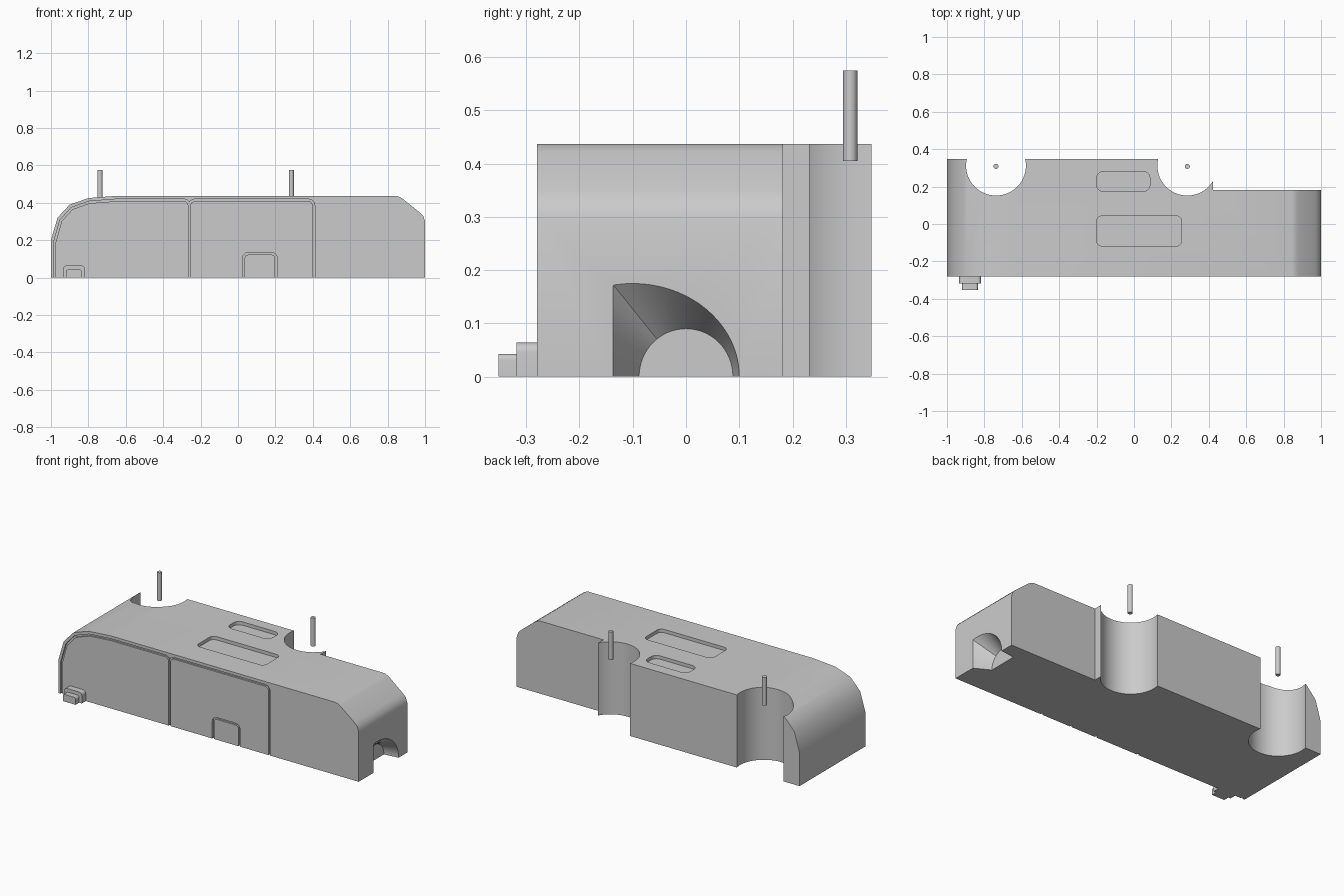
import bpy, bmesh, math
from mathutils import Vector

if "Cube" in bpy.data.objects:
    bpy.data.objects.remove(bpy.data.objects["Cube"], do_unlink=True)

grey = bpy.data.materials.new("plain grey")
grey.use_nodes = True
grey.diffuse_color = (0.6, 0.6, 0.6, 1)
grey.node_tree.nodes["Principled BSDF"].inputs["Base Color"].default_value = (0.6, 0.6, 0.6, 1)


def loft(name, rings):
    """Closed solid through a list of equal-length rings."""
    bm = bmesh.new()
    loops = [[bm.verts.new(p) for p in ring] for ring in rings]
    n = len(loops[0])
    for a, b in zip(loops, loops[1:]):
        for i in range(n):
            j = (i + 1) % n
            bm.faces.new((a[i], a[j], b[j], b[i]))
    bm.faces.new(loops[0][::-1])
    bm.faces.new(loops[-1])
    bmesh.ops.recalc_face_normals(bm, faces=bm.faces)
    mesh = bpy.data.meshes.new(name)
    bm.to_mesh(mesh)
    bm.free()
    obj = bpy.data.objects.new(name, mesh)
    bpy.context.collection.objects.link(obj)
    mesh.materials.append(grey)
    return obj


def prism_y(name, pts, lo, hi):
    return loft(name, [[(x, y, z) for x, z in pts] for y in (lo, hi)])


def prism_z(name, pts, lo, hi):
    return loft(name, [[(x, y, z) for x, y in pts] for z in (lo, hi)])


def circle(cx, cy, r, n=64):
    return [(cx + r * math.cos(math.tau * i / n), cy + r * math.sin(math.tau * i / n))
            for i in range(n)]


def corner(cx, cy, r, start, n=6):
    """Quarter turn, anticlockwise from the start angle in degrees."""
    angles = [math.radians(start + 90 * i / n) for i in range(n + 1)]
    return [(cx + r * math.cos(a), cy + r * math.sin(a)) for a in angles]


def round_rect(x0, x1, y0, y1, r):
    return (corner(x1 - r, y1 - r, r, 0) + corner(x0 + r, y1 - r, r, 90)
            + corner(x0 + r, y0 + r, r, 180) + corner(x1 - r, y0 + r, r, 270))


def arch(x0, x1, bottom, top, r):
    """Open outline from bottom right, over rounded corners, to bottom left."""
    return ([(x1, bottom)] + corner(x1 - r, top - r, r, 0)
            + corner(x0 + r, top - r, r, 90) + [(x0, bottom)])


def strip(path, width):
    """Thin closed outline that follows an open path."""
    p = [Vector(q) for q in path]
    left, right = [], []
    for i, q in enumerate(p):
        a = (q - p[i - 1]).normalized() if i else (p[1] - q).normalized()
        b = (p[i + 1] - q).normalized() if i < len(p) - 1 else a
        t = (a + b).normalized()
        side = Vector((-t.y, t.x)) * (width / 2 / max(t.dot(a), 0.5))
        left.append(tuple(q + side))
        right.append(tuple(q - side))
    return left + right[::-1]


def smooth(obj):
    bpy.ops.object.select_all(action="DESELECT")
    obj.select_set(True)
    bpy.context.view_layer.objects.active = obj
    bpy.ops.object.shade_smooth_by_angle(angle=math.radians(30))


def cut(obj, cutter):
    mod = obj.modifiers.new("cut", "BOOLEAN")
    mod.operation, mod.solver, mod.object = "DIFFERENCE", "EXACT", cutter
    bpy.context.view_layer.objects.active = obj
    bpy.ops.object.modifier_apply(modifier=mod.name)
    bpy.data.objects.remove(cutter, do_unlink=True)


# Main body: long side profile with a rounded end and a sloped end
FRONT, BACK, TOP = -0.28, 0.348, 0.437
profile = [(-1, 0), (-1, 0.2), (-0.965, 0.32), (-0.9, 0.39), (-0.8, 0.425), (-0.65, TOP),
           (0.845, TOP), (0.86, 0.433), (0.88, 0.422), (0.97, 0.35), (0.99, 0.33),
           (1, 0.3), (1, 0)]
body = prism_y("body", profile, FRONT, BACK)

# Stepped back and two round wells
cut(body, prism_z("step_cutter", [(0.423, 0.182), (1.1, 0.182), (1.1, 0.5), (0.423, 0.5)], -0.1, 0.6))
WELLS = {"right": -0.738, "left": 0.285}
for x in WELLS.values():
    cut(body, prism_z("well_cutter", circle(x, 0.312, 0.16), -0.1, 0.6))

# Shallow pockets in the roof
for rect in ((-0.2, 0.085, 0.175, 0.28, 0.035), (-0.2, 0.255, -0.118, 0.043, 0.03)):
    cut(body, prism_z("pocket_cutter", round_rect(*rect), TOP - 0.02, 0.5))

# Panel grooves in the front
panels = [
    [(-0.98, -0.02), (-0.98, 0.19), (-0.947, 0.305), (-0.888, 0.37), (-0.795, 0.403),
     (-0.65, 0.414)] + corner(-0.29, 0.384, 0.03, 0)[::-1],
    arch(-0.26, 0.405, -0.02, 0.414, 0.03),
    arch(0.03, 0.204, -0.02, 0.128, 0.025),
]
for path in panels:
    cut(body, prism_y("groove_cutter", strip(path, 0.011), FRONT - 0.05, FRONT + 0.01))

# Flared recess in the sloped end, narrowing to a half circle
angles = sorted([math.pi * i / 32 for i in range(33)] + [math.atan2(0.173, -0.137)])
outer, inner = [], []
for a in angles:
    c, s = math.cos(a), math.sin(a)
    A, B = c * c / 0.04 + s * s / 0.0306, 5 * c
    t = (-B + math.sqrt(B * B + 3 * A)) / (2 * A)
    if c < -0.01:
        t = min(t, -0.137 / c)
    outer.append((t * c, t * s))
    inner.append((0.088 * c, 0.09 * s))
rings = []
for x, ring in ((1.05, outer), (1, outer), (0.91, inner)):
    ring = ring + [(ring[-1][0], -0.05), (ring[0][0], -0.05)]
    rings.append([(x, y, z) for y, z in ring])
cut(body, loft("recess_cutter", rings))
smooth(body)

# Pins standing over the wells
for side, x in WELLS.items():
    smooth(prism_z(side + "_pin", circle(x, 0.308, 0.0135, 24), 0.405, 0.575))

# Stepped plug on the front
smooth(prism_y("plug_base", arch(-0.935, -0.818, 0, 0.064, 0.018), -0.318, FRONT))
smooth(prism_y("plug_tip", arch(-0.92, -0.835, 0, 0.043, 0.012), -0.352, -0.318))
